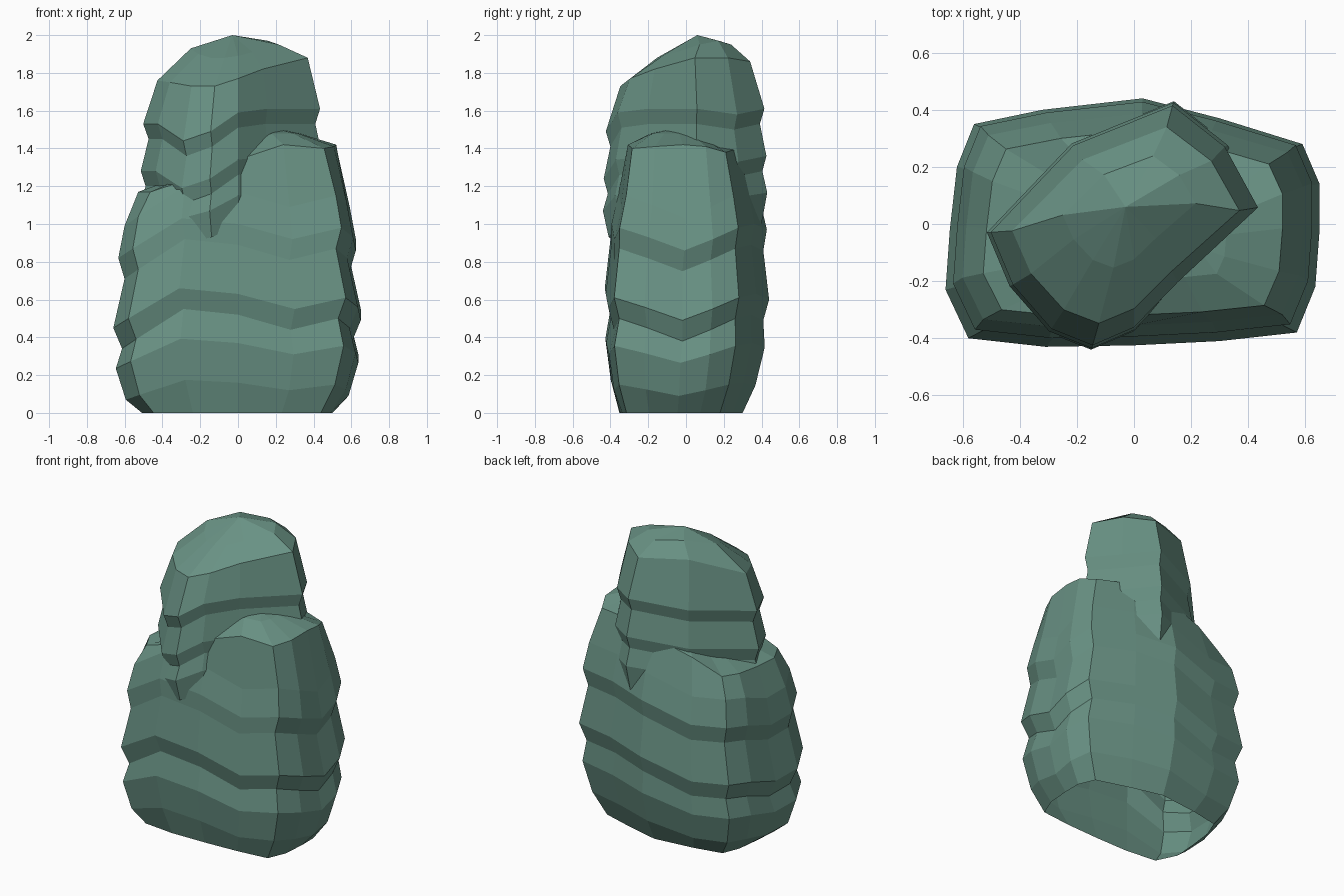
import bpy, bmesh

stone = bpy.data.materials.new("grey green stone")
stone.diffuse_color = (0.14, 0.285, 0.23, 1)


def boulder(name, outline, wave, levels, rim, cap, peak):
    """Stack scaled copies of an outline, then close with a faceted top (open underneath)."""
    bm = bmesh.new()
    rings = []
    for z, (sx, sy, ox, oy), w in levels:
        rings.append([bm.verts.new((x * sx + ox, y * sy + oy, z + w * d))
                      for (x, y), d in zip(outline, wave)])
    # rim and cap rings carry their own height for every point
    for (sx, sy, ox, oy), heights in (rim, cap):
        rings.append([bm.verts.new((x * sx + ox, y * sy + oy, z))
                      for (x, y), z in zip(outline, heights)])
    n = len(outline)
    for a, b in zip(rings, rings[1:]):
        for i in range(n):
            j = (i + 1) % n
            bm.faces.new((a[i], a[j], b[j], b[i]))
    top = bm.verts.new(peak)
    for i in range(n):
        bm.faces.new((rings[-1][i], rings[-1][(i + 1) % n], top))
    me = bpy.data.meshes.new(name)
    bm.to_mesh(me)
    bm.free()
    me.materials.append(stone)
    ob = bpy.data.objects.new(name, me)
    bpy.context.collection.objects.link(ob)
    return ob


def sc(x, y=None, ox=0, oy=0):
    return (x, x if y is None else y, ox, oy)


# Wide lower boulder with three ledges
boulder(
    "lower_boulder",
    [(-.58, -.40), (-.31, -.43), (0, -.425), (.30, -.41), (.57, -.38),
     (.635, -.22), (.65, -.02), (.65, .14), (.59, .28), (.30, .37), (.03, .44),
     (-.32, .40), (-.56, .35), (-.62, .20), (-.645, -.02), (-.66, -.23)],
    [-.13, .03, 0, -.08, -.02, -.07, -.14, -.08, -.02, 0, -.03, -.12, -.10, -.12, -.19, -.18],
    [(0, sc(.77, .75, 0, -.03), 0), (.16, sc(.90, .88, 0, -.02), .5),
     (.37, sc(.98, .97, 0, -.01), .75), (.52, sc(.93), 1),
     (.63, sc(1.0), 1), (.89, sc(.91, .93), 1), (1.0, sc(.96, .95, 0, .01), 1),
     (1.17, sc(.91, .86, 0, .01), 1)],
    (sc(.80, .75, 0, 0),
     [1.17, 1.24, 1.34, 1.42, 1.40, 1.41, 1.42, 1.41, 1.38, 1.40, 1.36, 1.28, 1.19, 1.18,
      1.17, 1.17]),
    (sc(.42, .38, .05, -.03),
     [1.28, 1.34, 1.42, 1.48, 1.48, 1.48, 1.48, 1.48, 1.46, 1.45, 1.42, 1.36, 1.30, 1.29,
      1.28, 1.28]),
    (.22, -.08, 1.50))

# Smaller upper boulder turned diagonally, sunk into the lower one
boulder(
    "upper_boulder",
    [(-.15, -.44), (.0, -.375), (.16, -.21), (.45, .06), (.33, .28), (.14, .43),
     (-.22, .285), (-.52, -.03), (-.44, -.22), (-.30, -.38)],
    [0, .10, .12, .12, .09, .12, .08, .04, .04, -.05],
    [(.93, sc(.93), .6), (1.07, sc(1.0), .8), (1.16, sc(.94), 1), (1.24, sc(.99), 1),
     (1.41, sc(.91), 1), (1.49, sc(.965), 1)],
    (sc(.82, .79), [1.73, 1.77, 1.82, 1.88, 1.88, 1.86, 1.88, 1.76, 1.75, 1.73]),
    (sc(.48, .45, 0, .045),
     [1.88, 1.89, 1.91, 1.95, 1.97, 1.95, 1.97, 1.93, 1.90, 1.88]),
    (-.03, .06, 2.0))
